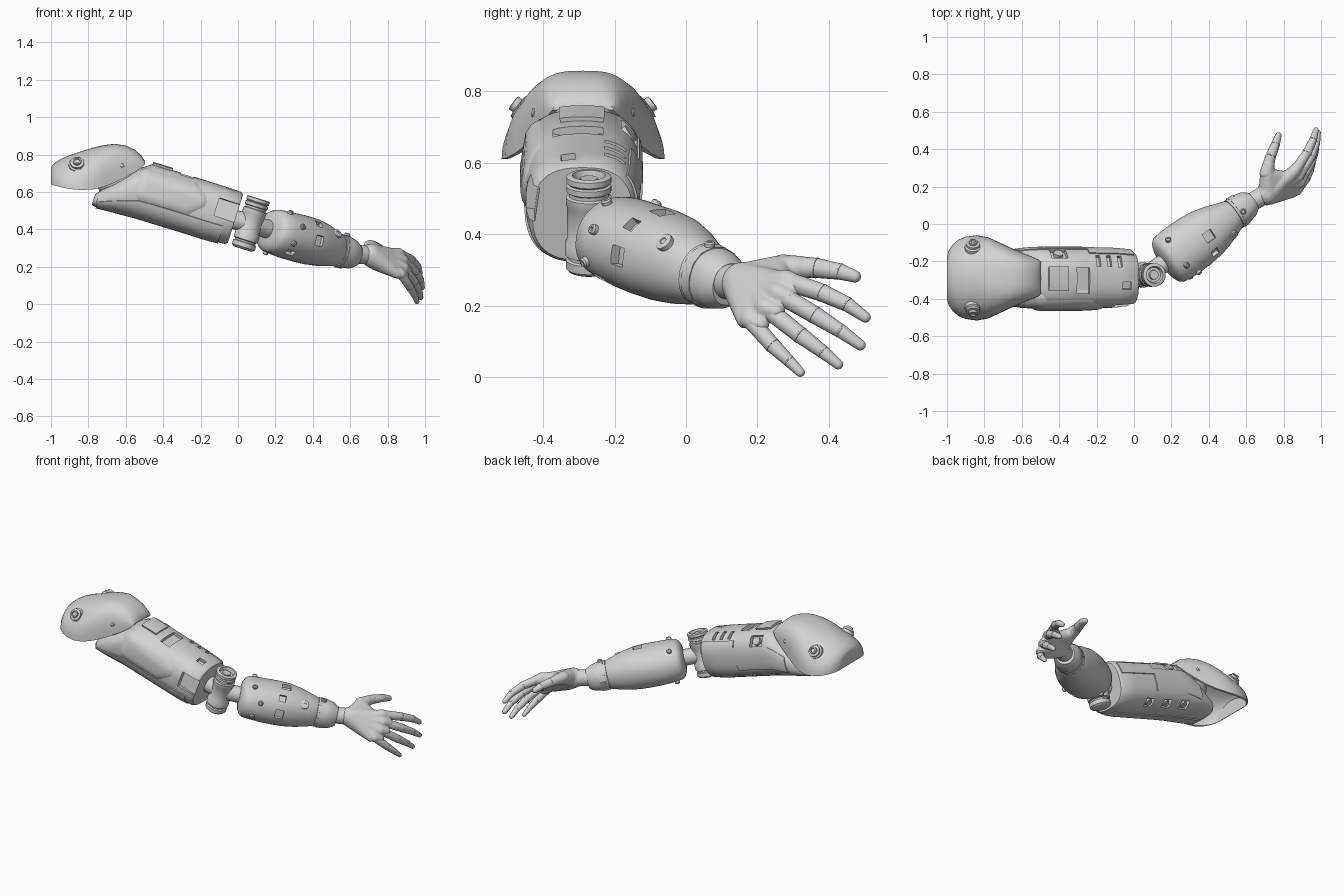
import bpy, bmesh
from math import sin, cos, pi, radians
from mathutils import Vector, Matrix

if "Cube" in bpy.data.objects:
    bpy.data.objects.remove(bpy.data.objects["Cube"])

GREY = (0.65, 0.65, 0.65, 1)
grey = bpy.data.materials.new("light_grey")
grey.use_nodes = True
grey.diffuse_color = GREY
grey.node_tree.nodes["Principled BSDF"].inputs["Base Color"].default_value = GREY


def power(v, k):
    return abs(v) ** k * (1 if v > 0 else -1)


def smooth(ob, angle=35):
    bpy.ops.object.select_all(action='DESELECT')
    ob.select_set(True)
    bpy.context.view_layer.objects.active = ob
    bpy.ops.object.shade_smooth_by_angle(angle=radians(angle))


def finish(name, bm, angle=35):
    bmesh.ops.recalc_face_normals(bm, faces=bm.faces)
    mesh = bpy.data.meshes.new(name)
    bm.to_mesh(mesh)
    bm.free()
    mesh.materials.append(grey)
    ob = bpy.data.objects.new(name, mesh)
    bpy.context.collection.objects.link(ob)
    smooth(ob, angle)
    return ob


def skin(name, rings, angle=35):
    """Closed rings of points joined in order, capped at both ends."""
    bm = bmesh.new()
    rows = [[bm.verts.new(p) for p in ring] for ring in rings]
    n = len(rows[0])
    for a, b in zip(rows, rows[1:]):
        for i in range(n):
            j = (i + 1) % n
            bm.faces.new((a[i], a[j], b[j], b[i]))
    bm.faces.new(rows[0])
    bm.faces.new(rows[-1])
    return finish(name, bm, angle)


def frame(origin, direction, up=(0, 0, 1)):
    x = Vector(direction).normalized()
    y = Vector(up).cross(x).normalized()
    return Matrix.Translation(origin) @ Matrix((x, y, x.cross(y))).transposed().to_4x4()


def turned(name, origin, axis, profile, sides=28):
    """Lathe a list of (radius, height) about an axis."""
    m = Matrix.Translation(origin) @ Vector(axis).to_track_quat('Z', 'Y').to_matrix().to_4x4()
    return skin(name, [[m @ Vector((r * cos(2 * pi * i / sides), r * sin(2 * pi * i / sides), h))
                        for i in range(sides)] for r, h in profile])


def rod(name, a, b, r):
    a, b = Vector(a), Vector(b)
    return turned(name, a, b - a, [(r, 0), (r, (b - a).length)])


def hull(name, balls):
    """Smooth convex skin around (x, y, z, radius) balls."""
    bm = bmesh.new()
    for x, y, z, r in balls:
        for j in range(9):
            t = pi * j / 8
            for i in range(16 if 0 < j < 8 else 1):
                p = pi * i / 8
                bm.verts.new((x + r * sin(t) * cos(p), y + r * sin(t) * sin(p), z + r * cos(t)))
    bmesh.ops.convex_hull(bm, input=bm.verts[:])
    bmesh.ops.delete(bm, geom=[v for v in bm.verts if not v.link_faces], context='VERTS')
    return finish(name, bm, 60)


class Limb:
    """Rounded tube along a frame; stations are (u, centre z, half y, half z)."""

    def __init__(self, m, stations, squareness):
        self.m, self.st, self.k = m, stations, 2 / squareness

    def point(self, u, a, grow=0):
        st = self.st
        i = next((i for i in range(len(st) - 2) if u <= st[i + 1][0]), len(st) - 2)
        t = (u - st[i][0]) / (st[i + 1][0] - st[i][0])
        cz, hy, hz = (p + (q - p) * t for p, q in zip(st[i][1:], st[i + 1][1:]))
        return self.m @ Vector((u, (hy + grow) * power(cos(a), self.k), cz + (hz + grow) * power(sin(a), self.k)))

    def body(self, name):
        return skin(name, [[self.point(s[0], 2 * pi * i / 48) for i in range(48)] for s in self.st])

    def panel(self, name, u0, u1, a0, a1, thick=0.008):
        n, w = 10, 14
        rings = []
        for i in range(n + 1):
            u = u0 + (u1 - u0) * i / n
            ang = [radians(a0 + (a1 - a0) * j / w) for j in range(w + 1)]
            rings.append([self.point(u, a, thick) for a in ang] +
                         [self.point(u, a, -0.01) for a in reversed(ang)])
        return skin(name, rings)

    def mount(self, u, deg):
        a = radians(deg)
        x = self.m.to_3x3() @ Vector((1, 0, 0))
        z = (self.m.to_3x3() @ Vector((0, cos(a), sin(a)))).normalized()
        return Matrix.Translation(self.point(u, a)) @ Matrix((x, z.cross(x), z)).transposed().to_4x4()

    def cut(self, ob, slots):
        """Sink rectangular pockets (u, angle, length, width) into a body."""
        bm = bmesh.new()
        for u, deg, lu, lw in slots:
            bmesh.ops.create_cube(bm, size=1, matrix=self.mount(u, deg) @ Matrix.Diagonal((lu, lw, 0.05, 1)))
        cutter = finish("pocket_cutter", bm)
        cutter.hide_render = True
        mod = ob.modifiers.new("pockets", 'BOOLEAN')
        mod.operation, mod.object, mod.solver = 'DIFFERENCE', cutter, 'EXACT'
        bpy.context.view_layer.objects.active = ob
        bpy.ops.object.modifier_apply(modifier=mod.name)
        bpy.data.objects.remove(cutter)
        smooth(ob)

    def knob(self, name, u, deg, r=0.015, h=0.015):
        m = self.mount(u, deg)
        turned(name, m.translation, m.col[2].xyz,
               [(r, -0.02), (r, h * 0.7), (r * 0.75, h), (r * 0.4, h), (r * 0.35, h * 0.6)], 16)


# Shoulder pad: arched shell, (x, half width, lower edge, crown)
CY = -0.288
PAD = [(-1, .11, .642, .73), (-.992, .145, .638, .745), (-.97, .178, .632, .763), (-.94, .203, .624, .78),
       (-.9, .22, .616, .797), (-.84, .228, .611, .817), (-.78, .217, .613, .836), (-.72, .19, .627, .85),
       (-.66, .161, .65, .858), (-.6, .136, .68, .848), (-.55, .115, .706, .826), (-.515, .1, .732, .792),
       (-.497, .085, .748, .766)]


def arch(x, hw, lo, hi, inset=0):
    k = 2 / (2 + min(max((x + .84) / .15, 0), 1))
    hw, hi = hw - inset, max(hi - inset, lo + 0.004)
    return [Vector((x, CY + hw * power(cos(pi * i / 28), k), lo + (hi - lo) * max(sin(pi * i / 28), 0) ** k))
            for i in range(29)]


skin("shoulder_pad", [arch(*s) + arch(*s, 0.014)[::-1] for s in PAD], 45)
skin("shoulder_pad_end", [arch(*PAD[0]), arch(*PAD[1], 0.006)])
for side, sign in (("right", -1), ("left", 1)):
    turned(side + "_pad_bolt", (-.86, CY + sign * .15, .735), (0, sign * .8, .6),
           [(.045, 0), (.045, .022), (.036, .028), (.036, .04), (.022, .042), (.022, .056), (.014, .058), (.012, .05)])
    turned(side + "_pad_rivet", (-.62, CY + sign * .115, .735), (0, sign, .3), [(.014, 0), (.014, .025), (.008, .03)], 16)
hull("shoulder_joint", [(-.66, CY, .68, .11), (-.6, CY, .64, .11)])

# Upper arm
arm = Limb(frame((0, -.29, 0), (.954, 0, -.3)),
           [(-.905, .302, .09, .03), (-.885, .312, .12, .045), (-.8, .362, .15, .09), (-.72, .405, .16, .13),
            (-.66, .428, .163, .15), (-.45, .43, .163, .15), (-.25, .43, .158, .15), (-.165, .432, .15, .146),
            (-.15, .432, .14, .136)], 2.6)
upper_arm = arm.body("upper_arm")
arm.cut(upper_arm, [(u, 60, .022, .065) for u in (-.376, -.316, -.256)] +
        [(u, -55, .06, .06) for u in (-.66, -.52, -.38)] +
        [(-.465, 92, .07, .14), (-.59, 38, .09, .07), (-.19, 172, .15, .1), (-.22, 100, .05, .04)])
arm.panel("lower_arm_shell", -.88, -.2, 196, 268, .006)
arm.panel("rear_arm_shell", -.78, -.42, -22, 22, .006)
arm.panel("top_arm_plate", -.66, -.55, 75, 106, .012)
arm.panel("upper_rear_plate", -.42, -.17, 8, 40, .006)
hull("front_arm_bulge", [(*arm.point(u, radians(a), -.06), .072)
                         for u, a in ((-.66, 150), (-.66, 186), (-.42, 146), (-.36, 165), (-.42, 186))])
for u in (-.66, -.52, -.38):
    arm.knob("underside_bolt", u, -55, .02, -.004)
arm.knob("rear_port", -.59, 38, .026, .0)

# Elbow: turned hinge with links to both sides
HINGE = Vector((.068, -.272, .43))
turned("elbow_hinge", HINGE, (.3, 0, .954),
       [(.045, -.142), (.056, -.138), (.064, -.13), (.064, -.106), (.057, -.102), (.057, -.094), (.067, -.09),
        (.067, -.055), (.061, -.045), (.061, .05), (.064, .056), (.064, .078), (.056, .082), (.056, .092),
        (.063, .096), (.063, .112), (.056, .116), (.063, .122), (.063, .138), (.056, .142), (.046, .142),
        (.04, .122), (.026, .122), (.024, .134), (.01, .134)], 36)
rod("elbow_arm_link", (-.16, -.285, .49), HINGE, .052)
rod("elbow_forearm_link", HINGE, (.21, -.175, .385), .05)

# Forearm
A, B = Vector((.175, -.2, .395)), Vector((.615, .11, .265))
forearm = Limb(frame(A, B - A),
               [(-.022, 0, .06, .05), (-.015, 0, .1, .084), (-.003, 0, .127, .105), (.015, 0, .142, .117),
                (.06, 0, .148, .122), (.12, 0, .15, .125), (.2, .002, .148, .127), (.27, .003, .14, .125),
                (.34, .002, .122, .115), (.4, 0, .101, .1), (.44, 0, .088, .088), (.45, 0, .082, .083),
                (.451, 0, .088, .089), (.51, 0, .083, .085), (.545, 0, .075, .077), (.575, 0, .056, .06)], 2.15)
ob = forearm.body("forearm")
forearm.cut(ob, [(.225, 182, .05, .055), (.225, 138, .04, .04), (.24, 97, .055, .055), (.09, 235, .05, .04)])
forearm.panel("forearm_cuff_band", .465, .5, 0, 359, .004)
for u, deg in ((.1, 162), (.05, 120), (.05, 55), (.07, 205), (.48, 100), (.05, 300)):
    forearm.knob("forearm_knob", u, deg)
forearm.knob("forearm_gear", .365, 142, .026, .008)

# Wrist and palm: ball hulls fused into one soft body
rod("wrist", B - (B - A) * .05, (.70, .158, .262), .05)
KNUCKLES = [(.858, .28, .27, .028), (.88, .257, .235, .027), (.885, .222, .195, .026), (.872, .18, .16, .024)]
WRIST = (.71, .16, .262, .062)
parts = [hull("palm", [WRIST, (.74, .165, .225, .045)] + [(x - .02, y - .015, z, r) for x, y, z, r in KNUCKLES]),
         hull("thumb_mound", [(.72, .17, .268, .055), (.712, .262, .303, .039), (.81, .25, .257, .032)]),
         hull("thumb_root", [(.712, .262, .303, .039), (.72, .32, .308, .033)])]
for x, y, z, r in KNUCKLES:
    parts.append(hull("knuckle", [(.76, .19, .25, .045), (x, y, z, r + .004), (x + .02, y + .03, z - .012, r)]))
bpy.ops.object.select_all(action='DESELECT')
for p in parts:
    p.select_set(True)
palm = parts[0]
bpy.context.view_layer.objects.active = palm
bpy.ops.object.join()
fuse = palm.modifiers.new("fuse", 'REMESH')
fuse.mode, fuse.voxel_size = 'VOXEL', 0.006
soften = palm.modifiers.new("soften", 'SMOOTH')
soften.factor, soften.iterations = 0.5, 6
for mod in (fuse, soften):
    bpy.ops.object.modifier_apply(modifier=mod.name)
smooth(palm, 80)


def digit(name, joints):
    """Tapered segments with a thin ring at each joint."""
    for i, (a, b) in enumerate(zip(joints, joints[1:])):
        hull(f"{name}_segment_{i + 1}", [a, b])
        if i:
            axis = Vector(b[:3]) - Vector(a[:3])
            turned(f"{name}_joint_{i}", a[:3], axis, [(a[3] * .8, -.004), (a[3] * 1.04, -.002),
                                                      (a[3] * 1.04, .002), (a[3] * .8, .004)], 16)


digit("index_finger", [KNUCKLES[0], (.925, .38, .237, .025), (.958, .45, .205, .021), (.973, .502, .168, .015)])
digit("middle_finger", [KNUCKLES[1], (.948, .36, .175, .025), (.975, .432, .13, .02), (.984, .488, .09, .015)])
digit("ring_finger", [KNUCKLES[2], (.944, .32, .118, .024), (.968, .382, .072, .019), (.977, .426, .036, .014)])
digit("little_finger", [KNUCKLES[3], (.921, .242, .09, .022), (.945, .288, .046, .017), (.957, .32, .014, .013)])
digit("thumb", [(.705, .27, .31, .034), (.732, .365, .306, .028), (.758, .43, .296, .023), (.772, .473, .282, .017)])
